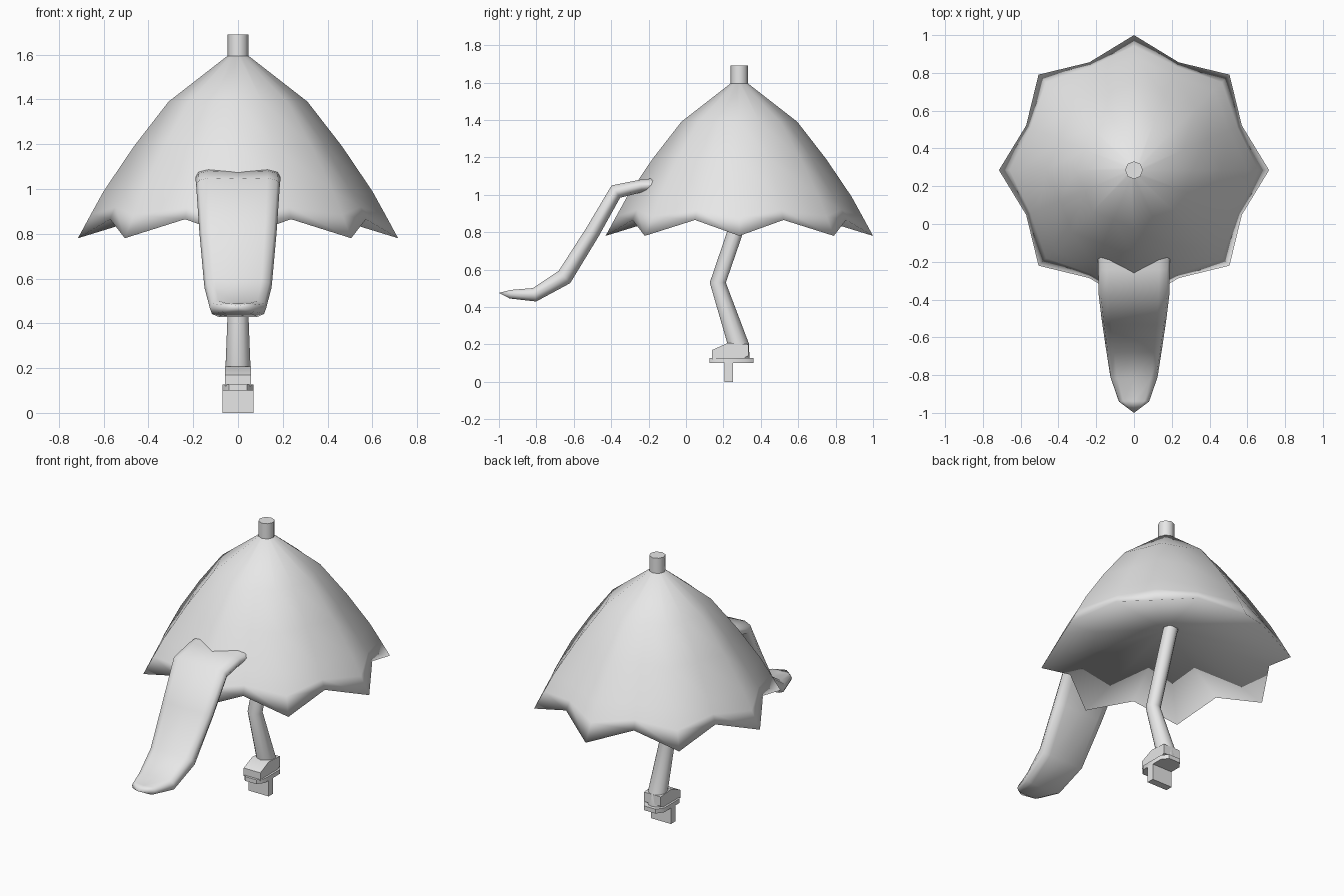
import bpy, bmesh, math
from mathutils import Vector

if "Cube" in bpy.data.objects:
    bpy.data.objects.remove(bpy.data.objects["Cube"])

grey = bpy.data.materials.new("plain_grey")
grey.diffuse_color = (0.8, 0.8, 0.8, 1)
grey.use_nodes = True
grey.node_tree.nodes["Principled BSDF"].inputs["Base Color"].default_value = grey.diffuse_color


def make(name, rings, smooth=None, tip_start=None, tip_end=None):
    """Skin a list of equal closed rings; ends are capped, or closed to a tip point."""
    bm = bmesh.new()
    loops = [[bm.verts.new(p) for p in r] for r in rings]
    n = len(rings[0])
    for a, b in zip(loops, loops[1:]):
        for i in range(n):
            j = (i + 1) % n
            bm.faces.new((a[i], a[j], b[j], b[i]))
    for loop, tip in ((loops[0], tip_start), (loops[-1], tip_end)):
        if tip is None:
            bm.faces.new(loop)
        else:
            v = bm.verts.new(tip)
            for i in range(n):
                bm.faces.new((loop[i], loop[(i + 1) % n], v))
    bmesh.ops.recalc_face_normals(bm, faces=bm.faces)
    me = bpy.data.meshes.new(name)
    bm.to_mesh(me)
    bm.free()
    me.materials.append(grey)
    ob = bpy.data.objects.new(name, me)
    bpy.context.collection.objects.link(ob)
    if smooth is not None:
        bpy.ops.object.select_all(action='DESELECT')
        ob.select_set(True)
        bpy.context.view_layer.objects.active = ob
        bpy.ops.object.shade_smooth_by_angle(angle=math.radians(smooth))
    return ob


def circle(c, r, n, normal=(0, 0, 1), turn=0.0):
    """Ring of n points around c, perpendicular to a normal in the yz plane."""
    side = Vector((1, 0, 0))
    up = Vector(normal).normalized().cross(side)
    return [Vector(c) + side * r * math.cos(turn + 2 * math.pi * i / n)
            + up * r * math.sin(turn + 2 * math.pi * i / n) for i in range(n)]


# Umbrella canopy: eight ribs with slightly sagging panels and a scalloped rim
CY = 0.285


def canopy_ring(r_rib, z_rib, r_mid, z_mid):
    ring = []
    for i in range(16):
        a = i * math.pi / 8
        r, z = ((r_rib, z_rib), (r_mid, z_mid))[i % 2]
        ring.append((r * math.cos(a), CY + r * math.sin(a), z))
    return ring


profile = [(0.04, 1.6), (0.31, 1.39), (0.465, 1.19), (0.6, 0.99), (0.658, 0.885)]
rings = [canopy_ring(r, z, r * 0.91, z) for r, z in profile]
rings[-1] = canopy_ring(0.658, 0.885, 0.593, 0.92)
rings.append(canopy_ring(0.715, 0.78, 0.618, 0.865))      # rim
make("canopy", rings, 180, tip_end=(0, CY, 1.0))          # shallow cone underside

# Knob on top
make("top_knob", [circle((0, CY, z), 0.047, 8) for z in (1.56, 1.69)], 50)

# Tongue: (y, z, half width, half thickness, direction y, direction z)
tongue = [(-0.10, 1.06, 0.19, 0.035, -1, -0.05),
          (-0.24, 1.047, 0.19, 0.034, -1, -0.1),
          (-0.375, 1.017, 0.187, 0.04, -1, -0.7),
          (-0.50, 0.80, 0.172, 0.04, -0.55, -0.9),
          (-0.65, 0.56, 0.150, 0.045, -0.8, -0.75),
          (-0.81, 0.465, 0.125, 0.037, -1, -0.25),
          (-0.94, 0.468, 0.080, 0.023, -1, 0.1)]
section = [(1, 0), (0.93, 0.65), (0.7, 1), (0, 0.85), (-0.7, 1), (-0.93, 0.65),
           (-1, 0), (-0.93, -0.65), (-0.7, -1), (0, -1), (0.7, -1), (0.93, -0.65)]
rings = []
for y, z, w, t, dy, dz in tongue:
    up = Vector((0, dz, -dy)).normalized()
    rings.append([Vector((0, y, z)) + Vector((w * u, 0, 0)) + up * t * v for u, v in section])
make("tongue", rings, 60, tip_end=(0, -1.0, 0.475))

# Bent leg
leg = [((0, 0.345, 1.04), 0.042, (0, -0.34, -1)),
       ((0, 0.17, 0.53), 0.043, (0, 0, -1)),
       ((0, 0.28, 0.20), 0.056, (0, 0.1, -1)),
       ((0, 0.283, 0.125), 0.057, (0, 0, -1))]
make("leg", [circle(c, r, 12, d) for c, r, d in leg], 60)

# Foot wedge: low toe at the front
side = [(0.14, 0.12), (0.30, 0.12), (0.335, 0.14), (0.335, 0.2), (0.225, 0.208), (0.14, 0.17)]
make("foot", [[(x, y, z) for y, z in side] for x in (-0.058, 0.058)], 35)

# Sandal sole with clipped corners, and the single tooth beneath it
outline = [(0.04, 0.125), (0.07, 0.165), (0.07, 0.32), (0.04, 0.36)]
outline += [(-x, y) for x, y in reversed(outline)]
make("sandal_sole", [[(x, y, z) for x, y in outline] for z in (0.1, 0.127)], 46)

tooth = [(-0.07, 0.205), (0.07, 0.205), (0.07, 0.25), (-0.07, 0.25)]
make("sandal_tooth", [[(x, y, z) for x, y in tooth] for z in (0.0, 0.105)])
